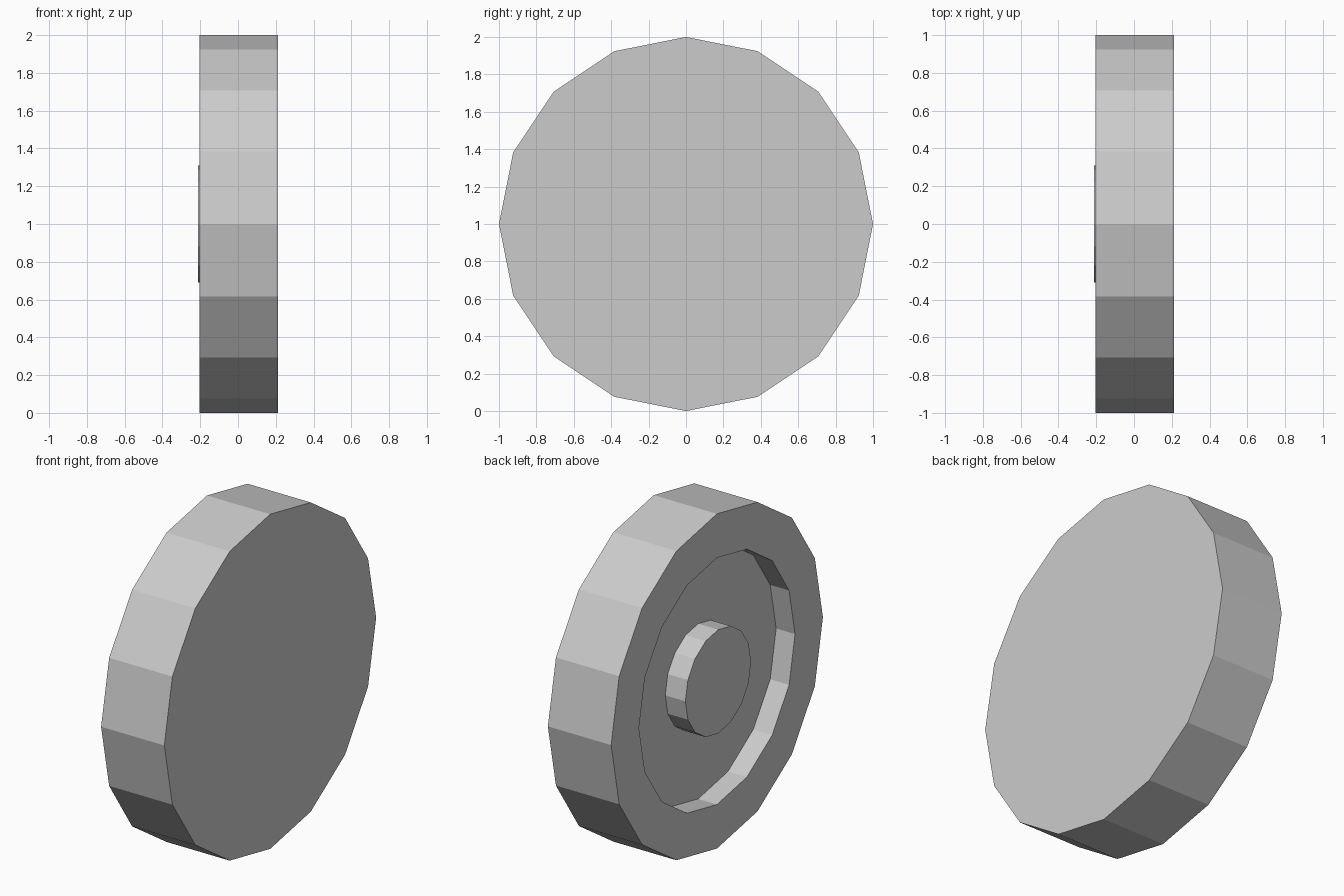
import bpy, bmesh, math

if "Cube" in bpy.data.objects:
    bpy.data.objects.remove(bpy.data.objects["Cube"])

SIDES = 16


def lathe(name, profile):
    """Revolve (x, radius) points around the x axis; cap both ends flat."""
    bm = bmesh.new()
    rings = []
    for x, r in profile:
        angles = [2 * math.pi * i / SIDES for i in range(SIDES)]
        rings.append([bm.verts.new((x, r * math.sin(a), 1 + r * math.cos(a))) for a in angles])
    for a, b in zip(rings, rings[1:]):
        for i in range(SIDES):
            j = (i + 1) % SIDES
            bm.faces.new((a[i], a[j], b[j], b[i]))
    bm.faces.new(rings[0])
    bm.faces.new(rings[-1])
    bmesh.ops.recalc_face_normals(bm, faces=bm.faces)
    mesh = bpy.data.meshes.new(name)
    bm.to_mesh(mesh)
    bm.free()
    obj = bpy.data.objects.new(name, mesh)
    bpy.context.collection.objects.link(obj)
    return obj


# Wheel: flat inner side, tread, outer rim, recessed dish and raised hub
lathe("wheel", [
    (0.213, 1.0),     # flat side
    (-0.205, 1.0),    # tread
    (-0.205, 0.737),  # rim face
    (-0.08, 0.737),   # recess wall
    (-0.08, 0.31),    # dish floor
    (-0.213, 0.31),   # hub wall and cap
])
